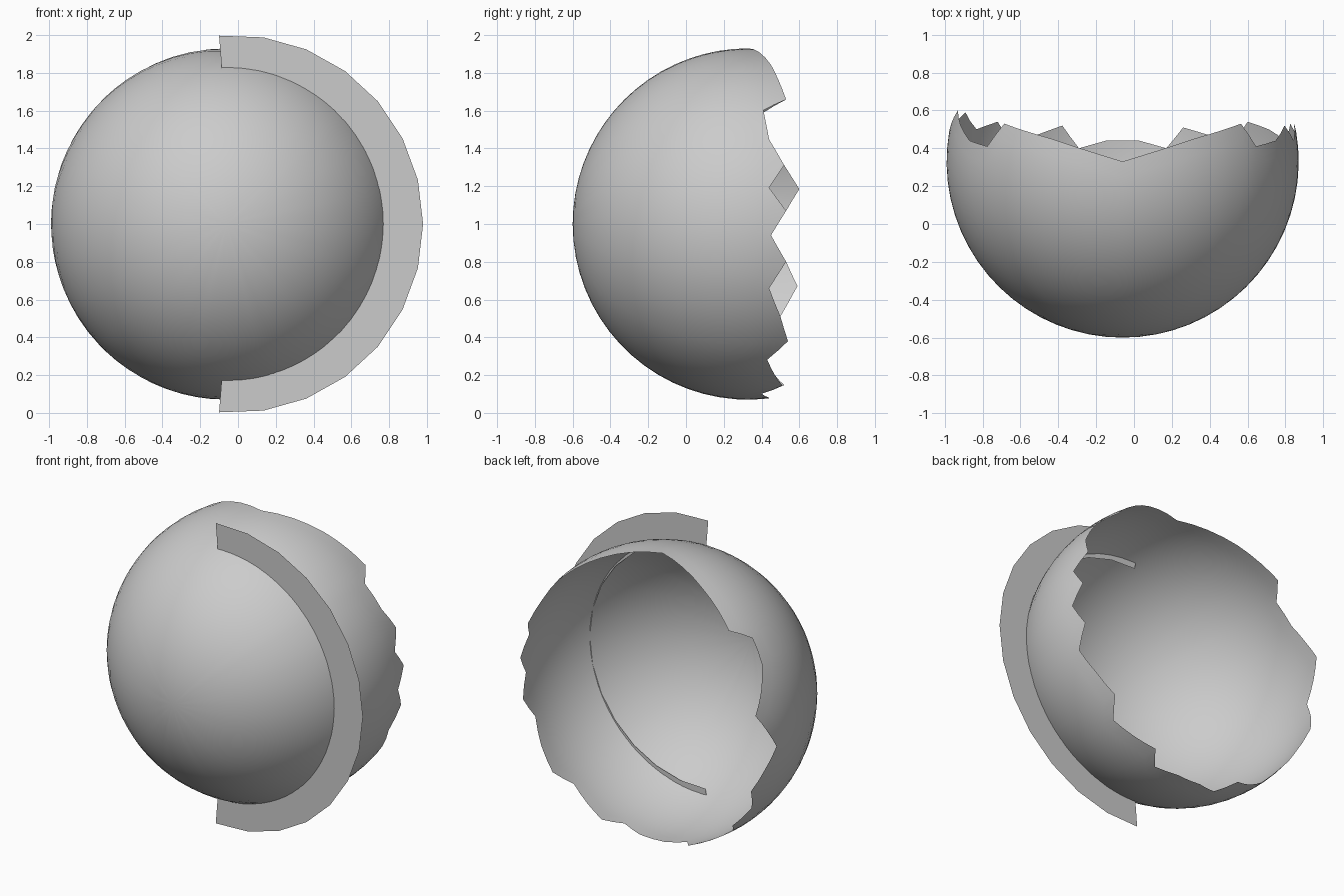
import bpy, bmesh, math

if "Cube" in bpy.data.objects:
    bpy.data.objects.remove(bpy.data.objects["Cube"])

R = 0.93
CX, CY, CZ = -0.06, 0.33, 1.0

# Broken rim: (angle around the y axis, y of the edge), right half then left half
RIM = [(4.4, .53), (12, .44), (20, .52), (29, .44), (40.5, .41), (46.5, .53),
       (55, .495), (66, .45), (78, .39), (90, .33), (102, .39), (114, .45),
       (125, .495), (133.5, .53), (140.5, .41), (151, .44), (160, .52), (168, .60),
       (175.6, .53), (183.7, .45), (192.7, .53), (201.6, .59), (212.4, .50),
       (223.2, .54), (231, .43), (240.4, .47), (249.5, .52), (255.6, .40),
       (264.5, .44), (275.5, .44), (284.4, .40), (290.5, .51), (299.6, .47),
       (309, .43), (316.8, .54), (327.6, .50), (338.4, .44), (347.3, .53), (356.3, .45)]


def finish(bm, name):
    mesh = bpy.data.meshes.new(name)
    bm.to_mesh(mesh)
    bm.free()
    obj = bpy.data.objects.new(name, mesh)
    bpy.context.collection.objects.link(obj)
    return obj


def build_shell(rows=18, sub=2):
    # Columns: every rim corner plus evenly spaced points between corners
    cols = []
    for i, (a0, y0) in enumerate(RIM):
        a1, y1 = RIM[(i + 1) % len(RIM)]
        if a1 < a0:
            a1 += 360
        for k in range(sub):
            t = k / sub
            y = y0 + (y1 - y0) * t
            cols.append((math.radians(a0 + (a1 - a0) * t), math.acos((CY - y) / R)))
    bm = bmesh.new()
    pole = bm.verts.new((CX, CY - R, CZ))
    grid = []
    for a, end in cols:
        col = []
        for j in range(1, rows + 1):
            p = end * j / rows
            r = R * math.sin(p)
            col.append(bm.verts.new((CX + r * math.cos(a), CY - R * math.cos(p),
                                     CZ + r * math.sin(a))))
        grid.append(col)
    for i, c in enumerate(grid):
        d = grid[(i + 1) % len(grid)]
        bm.faces.new((pole, c[0], d[0]))
        for j in range(rows - 1):
            bm.faces.new((c[j], c[j + 1], d[j + 1], d[j]))
    bmesh.ops.recalc_face_normals(bm, faces=bm.faces)
    for f in bm.faces:
        f.smooth = True
    return finish(bm, "broken_shell")


def build_fin(cx=-0.02, y=-0.09, inner=0.79, outer=1.0, half=94.6, n=14):
    # Flat half ring piercing the shell
    bm = bmesh.new()
    pairs = []
    for i in range(n + 1):
        a = math.radians(-half + 2 * half * i / n)
        pairs.append([bm.verts.new((cx + r * math.cos(a), y, CZ + r * math.sin(a)))
                      for r in (inner, outer)])
    for p, q in zip(pairs, pairs[1:]):
        bm.faces.new((p[0], p[1], q[1], q[0]))
    bm.normal_update()
    return finish(bm, "flat_half_ring")


build_shell()
build_fin()
